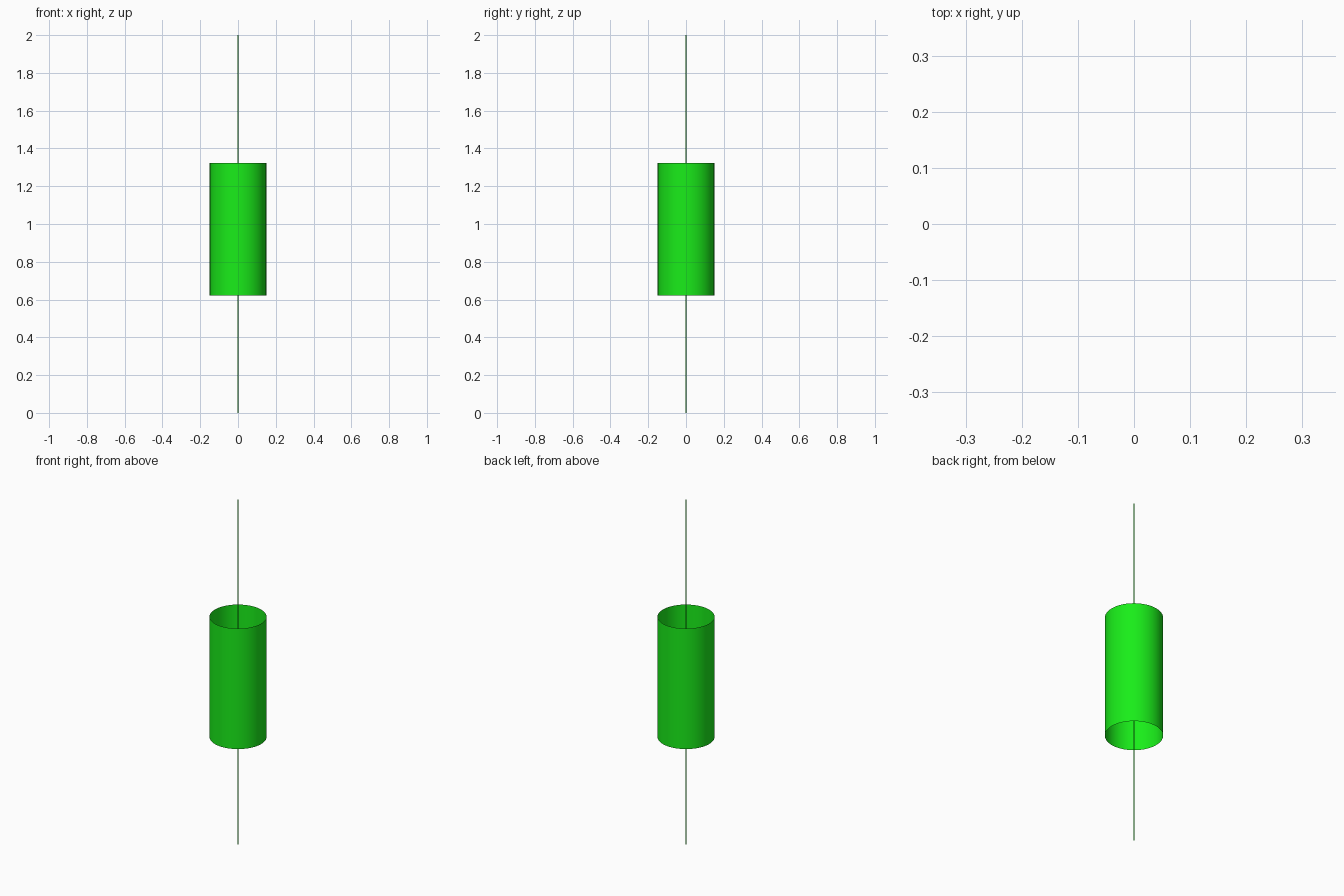
import bpy

if "Cube" in bpy.data.objects:
    bpy.data.objects.remove(bpy.data.objects["Cube"])


def open_tube(name, radius, z0, z1, sides, mat):
    """Uncapped, single-walled upright tube with smooth sides."""
    bpy.ops.mesh.primitive_cylinder_add(
        vertices=sides, radius=radius, depth=z1 - z0,
        end_fill_type='NOTHING', location=(0, 0, (z0 + z1) / 2))
    ob = bpy.context.object
    ob.name = name
    ob.data.materials.append(mat)
    bpy.ops.object.shade_smooth_by_angle()
    return ob


green = bpy.data.materials.new("green")
green.diffuse_color = (0.01, 0.85, 0.01, 1)
green.use_nodes = True
green.node_tree.nodes["Principled BSDF"].inputs["Base Color"].default_value = green.diffuse_color

# Wide open sleeve around the middle
open_tube("sleeve", 0.15, 0.622, 1.322, 64, green)

# Hair-thin wire running through the sleeve, full height
open_tube("wire", 0.0025, 0.0, 2.0, 12, green)
